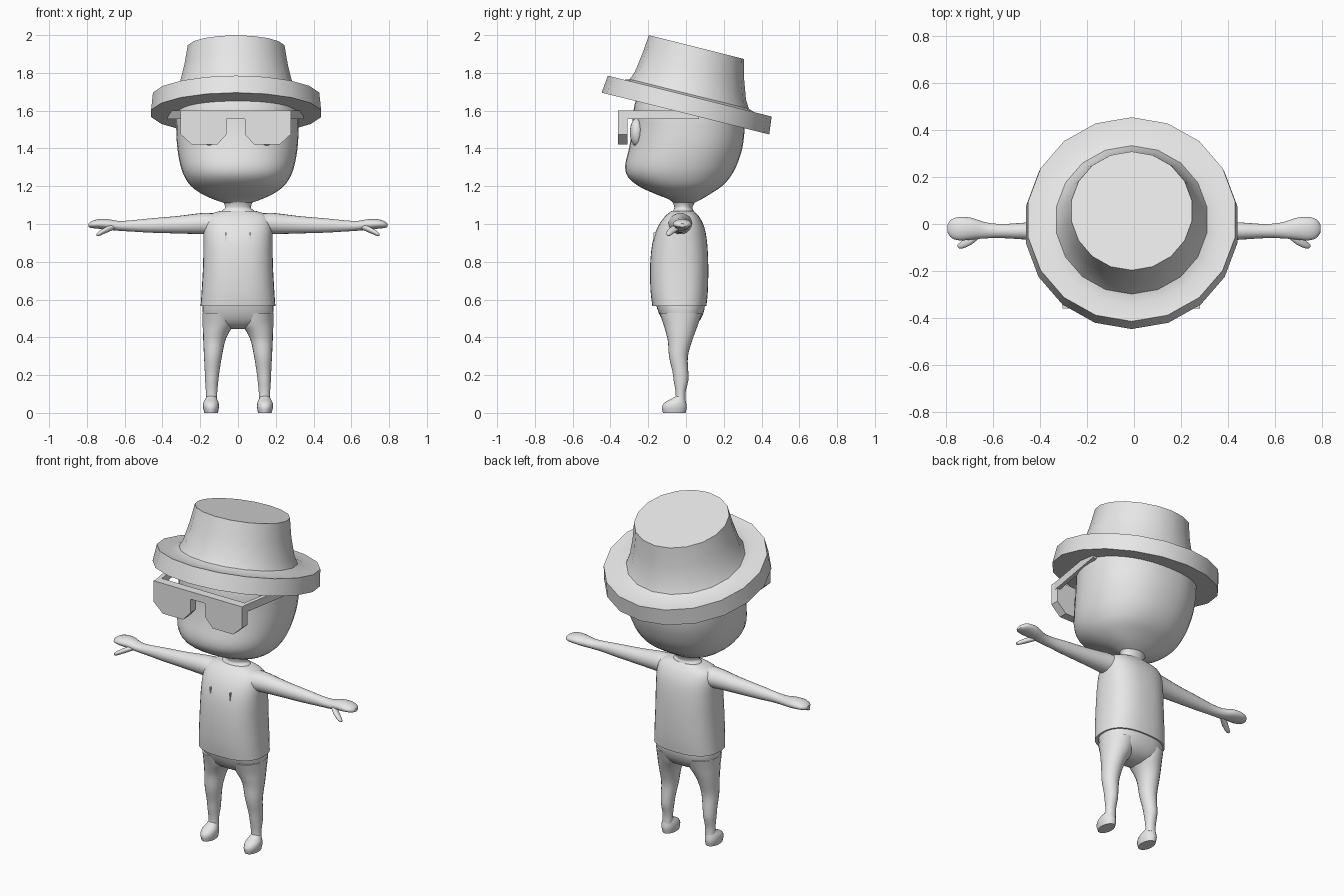
import bpy, bmesh, math
from mathutils import Matrix, Vector

if "Cube" in bpy.data.objects:
    bpy.data.objects.remove(bpy.data.objects["Cube"])

grey = bpy.data.materials.new("plain grey")
grey.diffuse_color = (0.8, 0.8, 0.8, 1)
grey.use_nodes = True
grey.node_tree.nodes["Principled BSDF"].inputs["Base Color"].default_value = grey.diffuse_color


def finish(name, bm, angle=40):
    bmesh.ops.recalc_face_normals(bm, faces=bm.faces)
    me = bpy.data.meshes.new(name)
    bm.to_mesh(me)
    bm.free()
    me.materials.append(grey)
    ob = bpy.data.objects.new(name, me)
    bpy.context.collection.objects.link(ob)
    bpy.ops.object.select_all(action='DESELECT')
    ob.select_set(True)
    bpy.context.view_layer.objects.active = ob
    bpy.ops.object.shade_smooth_by_angle(angle=math.radians(angle))
    return ob


def smooth_rings(rings, steps):
    """Catmull-Rom interpolation between cross-sections."""
    out = []
    for i in range(len(rings) - 1):
        p0, p1 = rings[max(i - 1, 0)], rings[i]
        p2, p3 = rings[i + 1], rings[min(i + 2, len(rings) - 1)]
        for k in range(steps):
            t = k / steps
            out.append([0.5 * (2 * b + (c - a) * t + (2 * a - 5 * b + 4 * c - d) * t * t
                               + (3 * b - a - 3 * c + d) * t ** 3)
                        for a, b, c, d in zip(p0, p1, p2, p3)])
    return out + [rings[-1]]


def loft(name, rings, axis='z', n=28, power=2.0, steps=3, sx=1, matrix=None, angle=40):
    """Rings are (position along axis, centre u, centre v, radius u, radius v)."""
    bm = bmesh.new()
    loops = []
    for t, cu, cv, ru, rv in smooth_rings(rings, steps):
        loop = []
        for k in range(n):
            a = math.pi / 2 + 2 * math.pi * k / n
            c, s = math.cos(a), math.sin(a)
            u = cu + ru * math.copysign(abs(c) ** (2 / power), c)
            v = cv + rv * math.copysign(abs(s) ** (2 / power), s)
            x, y, z = (u, v, t) if axis == 'z' else (t, u, v)
            loop.append(bm.verts.new((sx * x, y, z)))
        loops.append(loop)
    for a, b in zip(loops, loops[1:]):
        for k in range(n):
            bm.faces.new((a[k], a[(k + 1) % n], b[(k + 1) % n], b[k]))
    bm.faces.new(loops[0])
    bm.faces.new(loops[-1])
    if matrix:
        bm.transform(matrix)
    return finish(name, bm, angle)


def prism(name, pts, place, offset):
    """Extrude a flat outline by an offset vector."""
    bm = bmesh.new()
    face = bm.faces.new([bm.verts.new(place(*p)) for p in pts])
    ext = bmesh.ops.extrude_face_region(bm, geom=[face])
    bmesh.ops.translate(bm, vec=Vector(offset),
                        verts=[g for g in ext['geom'] if isinstance(g, bmesh.types.BMVert)])
    return finish(name, bm, 20)


def span(z, rx, y0, y1, cx=0.0):
    return (z, cx, (y0 + y1) / 2, rx, (y1 - y0) / 2)


# Head, flat at the face and full at the back
loft("head", [span(z, rx, a, b, -0.003) for z, rx, a, b in (
    (1.105, .05, -.06, .03), (1.13, .125, -.09, .08), (1.16, .19, -.165, .13),
    (1.20, .245, -.25, .19), (1.25, .28, -.308, .235), (1.31, .302, -.322, .268),
    (1.40, .318, -.302, .298), (1.50, .324, -.285, .31), (1.60, .322, -.278, .308),
    (1.70, .285, -.25, .27), (1.78, .22, -.19, .21), (1.84, .08, -.07, .09))],
    n=36, power=2.25)

# Neck
loft("neck", [span(1.03, .11, -.09, .05), span(1.07, .085, -.07, .04),
              span(1.09, .068, -.062, .035), span(1.14, .09, -.08, .06)])

# Tilted hat: flat brim rim, dipped upper brim, tapered crown
tilt = Matrix.Translation((-.01, -.003, 1.585)) @ Matrix.Rotation(math.radians(-14), 4, 'X')
loft("hat", [(h, 0, c, r, r) for h, c, r in (
    (0, 0, .457), (.095, 0, .447), (.09, 0, .37), (.105, -.005, .325),
    (.15, -.01, .303), (.25, -.02, .278), (.355, -.028, .26))],
    n=18, steps=1, matrix=tilt, angle=35)

# Shirt
loft("shirt", [span(*r) for r in (
    (.565, .198, -.178, .108), (.65, .192, -.188, .116), (.78, .185, -.19, .118),
    (.90, .183, -.178, .112), (.98, .182, -.152, .098), (1.03, .172, -.12, .075),
    (1.055, .14, -.095, .055), (1.07, .09, -.075, .04))], n=36, power=2.5)

# Hips, rounded under the crotch
loft("hips", [span(*r) for r in (
    (.60, .185, -.165, .10), (.55, .188, -.152, .098), (.50, .178, -.13, .08),
    (.465, .14, -.10, .05), (.445, .05, -.06, .01))], n=32, power=2.4)

eye_bm = None
for s, side in ((1, "right"), (-1, "left")):
    # Arm with flattened hand
    loft(side + "_arm", [
        (.12, -.03, 1.0, .07, .056), (.19, -.03, 1.002, .058, .056),
        (.32, -.03, .996, .045, .046), (.46, -.03, .992, .036, .038),
        (.56, -.03, .990, .030, .030), (.63, -.027, .990, .034, .026),
        (.69, -.02, .998, .046, .028), (.74, -.02, 1.0, .050, .025),
        (.775, -.02, .997, .040, .018), (.792, -.02, .993, .018, .009)],
        axis='x', n=20, sx=s)
    # Thumb, pointing forward and down
    loft(side + "_thumb", [
        (.655, -.04, .985, .018, .014), (.69, -.065, .972, .022, .016),
        (.725, -.085, .955, .018, .014), (.742, -.092, .946, .012, .010),
        (.75, -.093, .943, .005, .004)], axis='x', n=14, sx=s)
    # Leg
    loft(side + "_leg", [
        span(z, (b - a) / 2, y0, y1, (a + b) / 2) for z, a, b, y0, y1 in (
            (.53, .01, .188, -.14, .085), (.47, .018, .187, -.12, .065),
            (.43, .045, .186, -.108, .05), (.38, .068, .184, -.096, .032),
            (.30, .085, .180, -.09, .01), (.22, .098, .176, -.072, .012),
            (.17, .104, .174, -.065, .012), (.11, .110, .170, -.055, -.002),
            (.06, .112, .170, -.055, -.002))], n=20, sx=s)
    # Foot
    loft(side + "_foot", [
        (0, .142, -.062, .036, .060), (.03, .143, -.062, .042, .066),
        (.055, .143, -.056, .040, .056), (.075, .142, -.040, .030, .036),
        (.09, .141, -.030, .024, .022)], n=20, sx=s)
    # Eye
    bm = bmesh.new()
    bmesh.ops.create_uvsphere(bm, u_segments=20, v_segments=12, radius=1)
    bm.transform(Matrix.Translation((s * .145, -.262, 1.485))
                 @ Matrix.Diagonal((.05, .035, .073, 1)))
    finish(side + "_eye", bm)
    # Drawstring on the chest
    bm = bmesh.new()
    bmesh.ops.create_cube(bm, size=1)
    bm.transform(Matrix.Translation((s * .065, -.164, .933))
                 @ Matrix.Diagonal((.006, .014, .045, 1)))
    finish(side + "_drawstring", bm)
    # Glasses temple, splayed outward toward the back
    prism(side + "_temple", [(.292, -.335), (.268, -.335), (.335, .07), (.36, .07)],
          lambda x, y, s=s: (s * x - .012, y, 1.555), (0, 0, .045))

# Glasses front: two lenses joined by a bridge
half = [(.048, 1.555), (.048, 1.475), (.098, 1.42), (.232, 1.42), (.292, 1.475), (.292, 1.60)]
outline = half + [(-x, z) for x, z in reversed(half)]
prism("glasses_front", outline, lambda x, z: (x - .012, -.36, z), (0, .05, 0))
